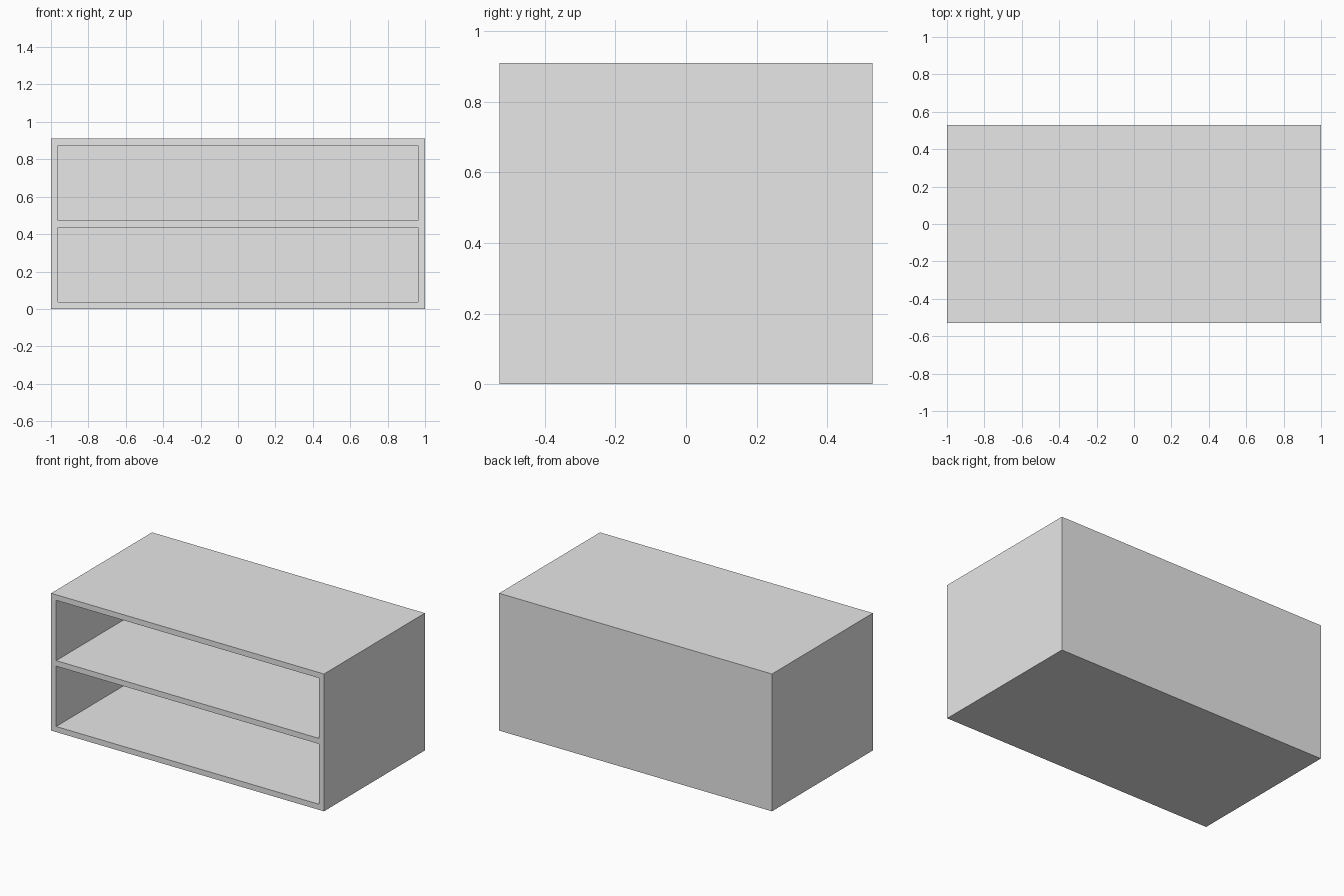
import bpy, bmesh
from mathutils import Vector

cube = bpy.data.objects.get("Cube")
if cube:
    bpy.data.objects.remove(cube, do_unlink=True)

WIDTH, DEPTH, HEIGHT = 2.0, 1.056, 0.91
BOARD = 0.037
OPENING = (HEIGHT - 3 * BOARD) / 2

# Matte grey for the whole cabinet
grey = bpy.data.materials.new("light grey")
grey.use_nodes = True
colour = (0.8, 0.8, 0.8, 1)
grey.diffuse_color = colour
grey.node_tree.nodes["Principled BSDF"].inputs["Base Color"].default_value = colour

# Solid block standing on the floor
bm = bmesh.new()
bmesh.ops.create_cube(bm, size=1)
bmesh.ops.scale(bm, vec=(WIDTH, DEPTH, HEIGHT), verts=bm.verts)
bmesh.ops.translate(bm, vec=(0, 0, HEIGHT / 2), verts=bm.verts)


def cut(point, normal):
    geom = bm.verts[:] + bm.edges[:] + bm.faces[:]
    bmesh.ops.bisect_plane(bm, geom=geom, plane_co=point, plane_no=normal)


# Board lines for the sides, floor, shelf and top
inner = WIDTH / 2 - BOARD
floors = [BOARD, 2 * BOARD + OPENING]
for side in (-1, 1):
    cut((side * inner, 0, 0), (1, 0, 0))
for z in floors:
    cut((0, 0, z), (0, 0, 1))
    cut((0, 0, z + OPENING), (0, 0, 1))

# Two open compartments pushed in from the front, leaving a back board
bm.normal_update()
openings = []
for face in bm.faces:
    c = face.calc_center_median()
    if face.normal.dot(Vector((0, -1, 0))) > 0.9 and abs(c.x) < 0.1:
        if any(z < c.z < z + OPENING for z in floors):
            openings.append(face)
bmesh.ops.inset_individual(bm, faces=openings, thickness=0, depth=-(DEPTH - BOARD))
bmesh.ops.dissolve_limit(bm, angle_limit=0.01, verts=bm.verts, edges=bm.edges)

mesh = bpy.data.meshes.new("shelf_cabinet")
bm.to_mesh(mesh)
bm.free()
mesh.materials.append(grey)
cabinet = bpy.data.objects.new("shelf_cabinet", mesh)
bpy.context.collection.objects.link(cabinet)
